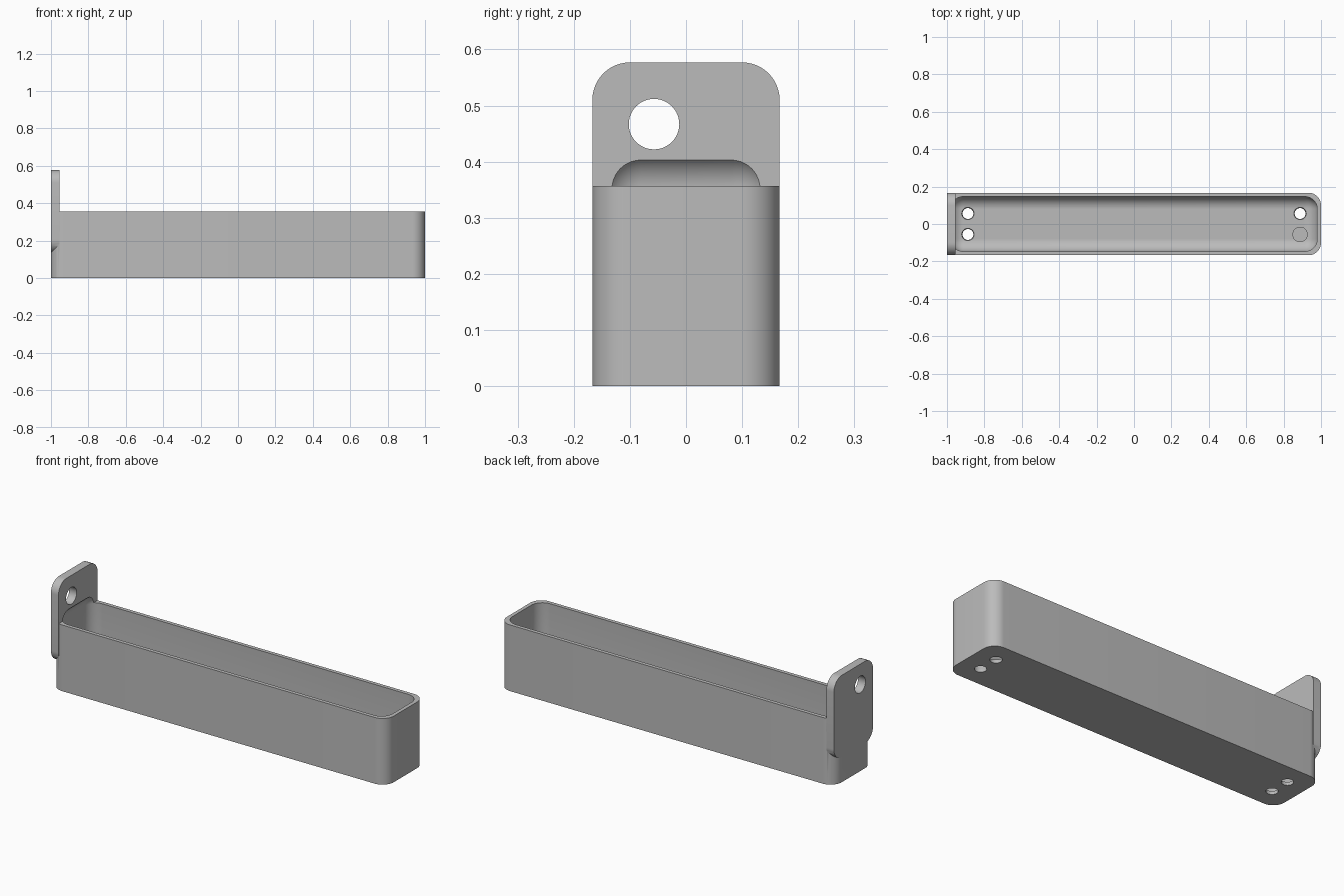
import bpy, bmesh, math
from mathutils import Matrix

if "Cube" in bpy.data.objects:
    bpy.data.objects.remove(bpy.data.objects["Cube"])

grey = bpy.data.materials.new("plain grey")
grey.use_nodes = True
grey.diffuse_color = (0.5, 0.5, 0.5, 1)
grey.node_tree.nodes["Principled BSDF"].inputs["Base Color"].default_value = (0.5, 0.5, 0.5, 1)

HALF_W, RIM_Z, TAB_Z = 0.167, 0.357, 0.577
RADIUS, WALL = 0.067, 0.02


def finish(name, bm):
    mesh = bpy.data.meshes.new(name)
    bm.to_mesh(mesh)
    bm.free()
    mesh.materials.append(grey)
    obj = bpy.data.objects.new(name, mesh)
    bpy.context.collection.objects.link(obj)
    return obj


def rounded_box(name, low, high, axis=None):
    """Box with rounded edges along one axis, or all edges if axis is None."""
    size = [h - l for l, h in zip(low, high)]
    centre = [(h + l) / 2 for l, h in zip(low, high)]
    bm = bmesh.new()
    bmesh.ops.create_cube(bm, size=1, matrix=Matrix.Translation(centre) @ Matrix.Diagonal((*size, 1)))
    edges = [e for e in bm.edges if axis is None
             or abs(e.verts[0].co[axis] - e.verts[1].co[axis]) > 1e-4]
    bmesh.ops.bevel(bm, geom=edges, offset=RADIUS, offset_type='OFFSET',
                    segments=12, profile=0.5, affect='EDGES')
    return finish(name, bm)


def round_cutter(name, place, r1, r2, depth, turn=None):
    bm = bmesh.new()
    matrix = Matrix.Translation(place) @ (turn or Matrix())
    bmesh.ops.create_cone(bm, cap_ends=True, segments=48, radius1=r1, radius2=r2,
                          depth=depth, matrix=matrix)
    return finish(name, bm)


def combine(target, tool, operation):
    mod = target.modifiers.new(tool.name, 'BOOLEAN')
    mod.operation, mod.solver, mod.object = operation, 'EXACT', tool
    bpy.context.view_layer.objects.active = target
    bpy.ops.object.modifier_apply(modifier=mod.name)
    bpy.data.objects.remove(tool)


# Tray body with rounded upright corners, and the hanging tab at its end
tray = rounded_box("hanging_tray", (-1, -HALF_W, 0), (1, HALF_W, RIM_Z), axis=2)
tab = rounded_box("hanging_tab", (-1, -HALF_W, 0.135), (-0.955, HALF_W, TAB_Z), axis=0)
combine(tray, tab, 'UNION')

# Fully rounded cavity, which also bites into the inside of the tab
cavity = rounded_box("cavity", (-1 + WALL, -HALF_W + WALL, WALL),
                     (1 - WALL, HALF_W - WALL, 0.418))
combine(tray, cavity, 'DIFFERENCE')

# Hook hole through the tab
hook = round_cutter("hook_hole", (-1, -0.057, 0.467), 0.045, 0.045, 0.2,
                    Matrix.Rotation(math.pi / 2, 4, 'Y'))
combine(tray, hook, 'DIFFERENCE')

# Countersunk drain holes in the floor
for x in (-0.888, 0.888):
    for y in (-0.056, 0.056):
        combine(tray, round_cutter("drain", (x, y, 0), 0.029, 0.029, 0.1), 'DIFFERENCE')
        combine(tray, round_cutter("countersink", (x, y, 0.025), 0.029, 0.041, 0.03), 'DIFFERENCE')

# Smooth shading with crisp edges
bpy.ops.object.select_all(action='DESELECT')
tray.select_set(True)
bpy.context.view_layer.objects.active = tray
bpy.ops.object.shade_smooth_by_angle(angle=math.radians(30))
